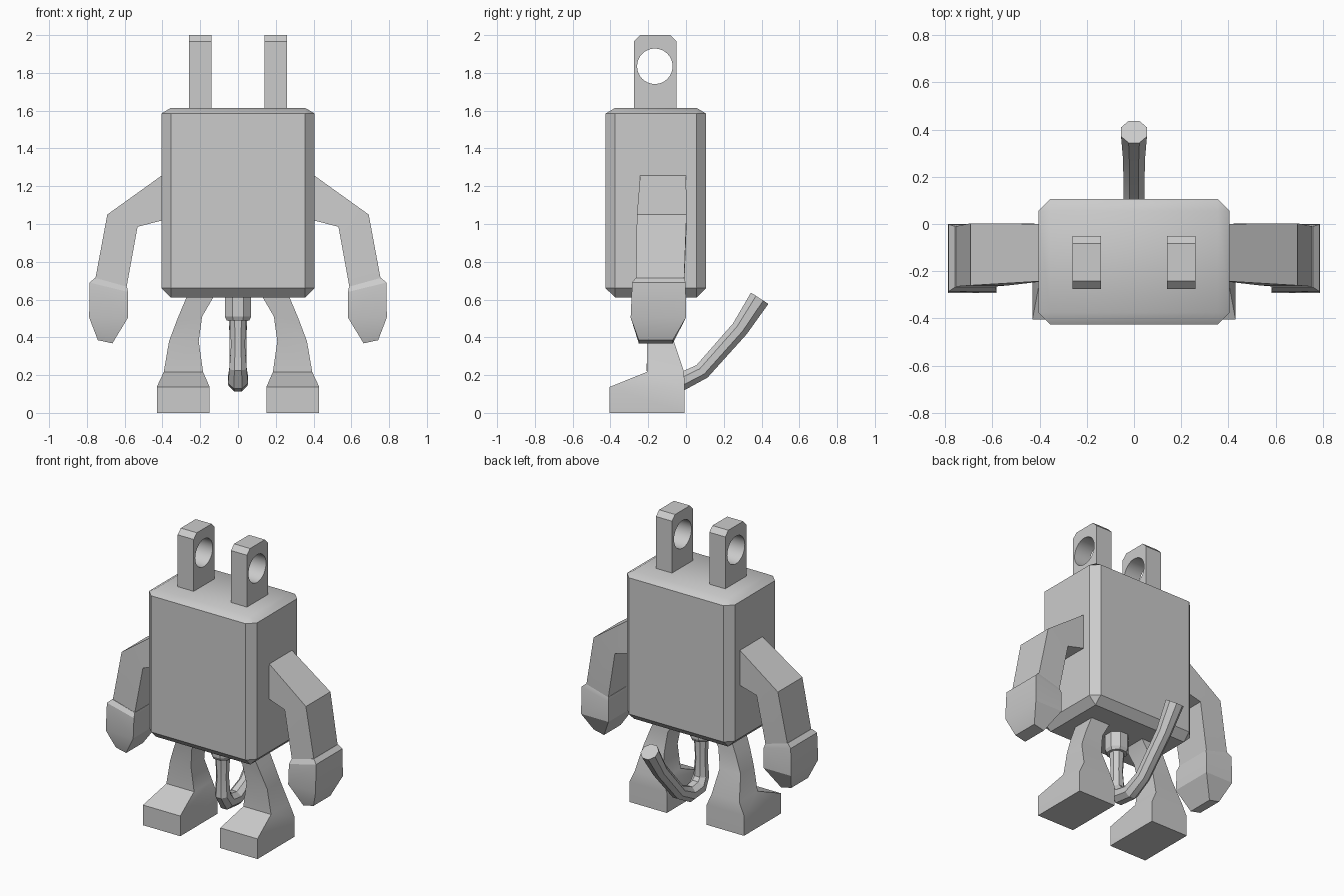
import bpy, bmesh, math
from mathutils import Vector

if "Cube" in bpy.data.objects:
    bpy.data.objects.remove(bpy.data.objects["Cube"])

grey = bpy.data.materials.new("grey")
grey.diffuse_color = (0.6, 0.6, 0.6, 1)
grey.use_nodes = True
grey.node_tree.nodes["Principled BSDF"].inputs["Base Color"].default_value = grey.diffuse_color


def finish(name, bm, mirror=False):
    bmesh.ops.recalc_face_normals(bm, faces=bm.faces)
    me = bpy.data.meshes.new(name)
    bm.to_mesh(me)
    bm.free()
    me.materials.append(grey)
    ob = bpy.data.objects.new(name, me)
    bpy.context.collection.objects.link(ob)
    if mirror:
        ob.modifiers.new("mirror", 'MIRROR')
    return ob


def smooth(ob, angle=35):
    bpy.ops.object.select_all(action='DESELECT')
    bpy.context.view_layer.objects.active = ob
    ob.select_set(True)
    bpy.ops.object.shade_smooth_by_angle(angle=math.radians(angle))


def loft(name, rings, mirror=False):
    """Skin a list of equal-length point rings and cap both ends."""
    bm = bmesh.new()
    loops = [[bm.verts.new(p) for p in r] for r in rings]
    n = len(loops[0])
    for a, b in zip(loops, loops[1:]):
        for i in range(n):
            j = (i + 1) % n
            bm.faces.new((a[i], a[j], b[j], b[i]))
    bm.faces.new(loops[0])
    bm.faces.new(loops[-1])
    return finish(name, bm, mirror)


def limb_ring(outer, inner, y0, y1):
    """Four corners from outer and inner (x, z) points and a depth range."""
    (xo, zo), (xi, zi) = outer, inner
    return [(xo, y0, zo), (xi, y0, zi), (xi, y1, zi), (xo, y1, zo)]


def box(bm, x0, x1, y0, y1, z0, z1):
    for v in bmesh.ops.create_cube(bm, size=1)["verts"]:
        v.co = (x1 if v.co.x > 0 else x0, y1 if v.co.y > 0 else y0,
                z1 if v.co.z > 0 else z0)


# Body: chamfered block with a shallower top chamfer
bm = bmesh.new()
box(bm, -0.405, 0.405, -0.425, 0.105, 0.61, 1.615)
bmesh.ops.bevel(bm, geom=bm.edges[:], offset=0.05, segments=1, affect='EDGES')
for v in bm.verts:
    if 1.5 < v.co.z < 1.6:
        v.co.z = 1.585
smooth(finish("body", bm))

# Ears: upright tabs with clipped top corners and a round hole
bm = bmesh.new()
box(bm, 0.14, 0.26, -0.275, -0.05, 1.58, 2.0)
top = [e for e in bm.edges if all(v.co.z > 1.9 for v in e.verts)
       and abs(e.verts[0].co.y - e.verts[1].co.y) < 0.01]
bmesh.ops.bevel(bm, geom=top, offset=0.033, segments=1, affect='EDGES')
ear = finish("ears", bm)
bpy.ops.mesh.primitive_cylinder_add(vertices=32, radius=0.094, depth=0.4,
                                    location=(0.2, -0.165, 1.835),
                                    rotation=(0, math.pi / 2, 0))
cutter = bpy.context.object
cutter.name = "ear_hole_cutter"
cutter.hide_render = True
cut = ear.modifiers.new("hole", 'BOOLEAN')
cut.object = cutter
bpy.context.view_layer.objects.active = ear
bpy.ops.object.modifier_apply(modifier="hole")
bpy.data.objects.remove(cutter)
ear.modifiers.new("mirror", 'MIRROR')
smooth(ear)

# Arms
smooth(loft("arms", [
    limb_ring((0.36, 1.288), (0.36, 1.03), -0.24, 0.0),
    limb_ring((0.692, 1.05), (0.532, 0.985), -0.26, 0.003),
    limb_ring((0.757, 0.70), (0.592, 0.655), -0.265, -0.01),
], True), 20)

# Hands
smooth(loft("hands", [
    limb_ring((0.757, 0.715), (0.588, 0.668), -0.267, -0.01),
    limb_ring((0.785, 0.69), (0.582, 0.64), -0.285, -0.002),
    limb_ring((0.788, 0.505), (0.582, 0.505), -0.293, 0.0),
    limb_ring((0.742, 0.385), (0.665, 0.368), -0.25, -0.07),
], True), 25)

# Legs with wedge-shaped feet
smooth(loft("legs", [
    limb_ring((0.43, 0), (0.15, 0), -0.405, -0.008),
    limb_ring((0.43, 0.137), (0.15, 0.137), -0.405, -0.008),
    limb_ring((0.393, 0.217), (0.185, 0.217), -0.207, -0.01),
    limb_ring((0.365, 0.38), (0.208, 0.38), -0.207, -0.065),
    limb_ring((0.32, 0.50), (0.19, 0.51), -0.225, -0.075),
    limb_ring((0.265, 0.63), (0.12, 0.63), -0.24, -0.08),
], True), 25)


def octagon(y, z, r, tangent):
    """Eight points around a path point, square to a tangent in the yz plane."""
    t = tangent.normalized()
    side = Vector((0, -t.z, t.y))
    k = r / math.cos(math.pi / 8)
    ring = []
    for i in range(8):
        a = math.pi / 8 + i * math.pi / 4
        ring.append(Vector((0, y, z)) + Vector((1, 0, 0)) * k * math.cos(a)
                    + side * k * math.sin(a))
    return ring


def tube(name, path):
    rings = []
    for i, (y, z, r) in enumerate(path):
        a, b = path[max(i - 1, 0)], path[min(i + 1, len(path) - 1)]
        rings.append(octagon(y, z, r, Vector((0, b[0] - a[0], b[1] - a[1]))))
    return loft(name, rings)


# Tail socket and tail as (y, z, radius) paths
smooth(tube("tail_socket", [(-0.165, 0.63, 0.07), (-0.165, 0.51, 0.07),
                            (-0.165, 0.49, 0.06)]), 20)
smooth(tube("tail", [(-0.165, 0.52, 0.045), (-0.165, 0.36, 0.037),
                     (-0.165, 0.235, 0.046), (-0.125, 0.175, 0.053),
                     (-0.03, 0.162, 0.049), (0.085, 0.22, 0.044),
                     (0.285, 0.445, 0.046), (0.39, 0.607, 0.055)]), 20)
